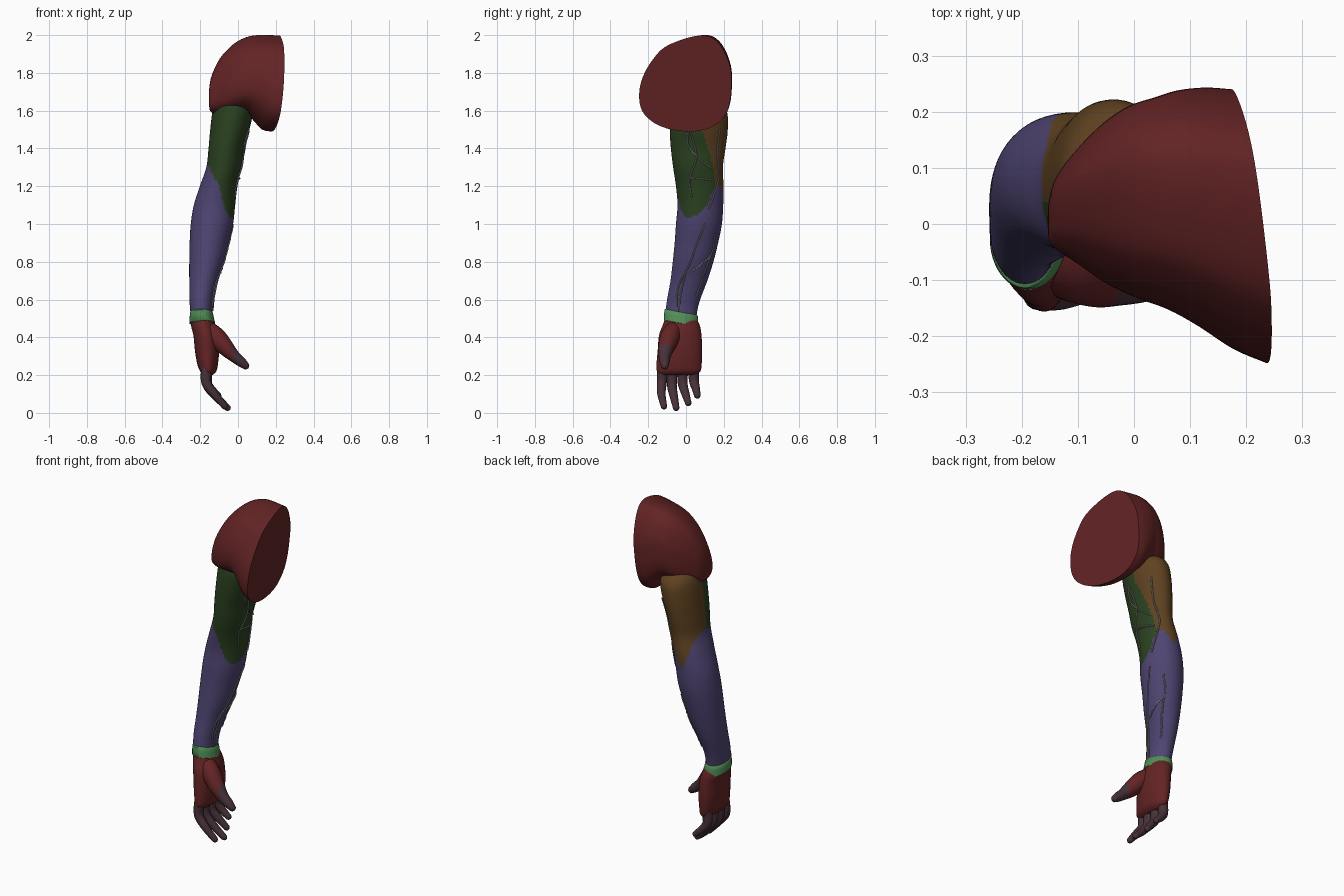
import bpy, bmesh, math
from mathutils import Vector

if "Cube" in bpy.data.objects:
    bpy.data.objects.remove(bpy.data.objects["Cube"])


def material(name, r, g, b):
    m = bpy.data.materials.new(name)
    m.diffuse_color = (r, g, b, 1)
    m.use_nodes = True
    m.node_tree.nodes["Principled BSDF"].inputs["Base Color"].default_value = m.diffuse_color
    return m


RED = material("muscle red", 0.125, 0.017, 0.018)
GREEN = material("dark green", 0.025, 0.056, 0.015)
BROWN = material("ochre brown", 0.115, 0.055, 0.015)
PURPLE = material("violet", 0.078, 0.06, 0.17)
CUFF = material("light green", 0.085, 0.27, 0.095)
FINGER = material("dusky mauve", 0.062, 0.031, 0.04)
VEIN = material("vein grey", 0.2, 0.2, 0.2)


def spline(rows, steps, closed=False):
    """Catmull-Rom samples through rows of numbers."""
    n, out = len(rows), []
    for i in range(n if closed else n - 1):
        k = [(i + d) % n if closed else min(max(i + d, 0), n - 1) for d in (-1, 0, 1, 2)]
        a, b, c, d = (rows[j] for j in k)
        for s in range(steps):
            t = s / steps
            out.append(tuple(0.5 * (2 * q + (r - p) * t + (2 * p - 5 * q + 4 * r - u) * t * t
                                    + (3 * q - p - 3 * r + u) * t ** 3)
                             for p, q, r, u in zip(a, b, c, d)))
    if not closed:
        out.append(tuple(rows[-1]))
    return out


def skin(name, rings, mats, rule=None):
    """Bridge rings of points into a capped, smooth-shaded body."""
    bm = bmesh.new()
    loops = [[bm.verts.new(p) for p in ring] for ring in rings]
    n = len(loops[0])
    for a, b in zip(loops, loops[1:]):
        for i in range(n):
            bm.faces.new((a[i], a[(i + 1) % n], b[(i + 1) % n], b[i]))
    bm.faces.new(loops[0])
    bm.faces.new(loops[-1])
    bmesh.ops.recalc_face_normals(bm, faces=bm.faces)
    if rule:
        for f in bm.faces:
            f.material_index = rule(f.calc_center_median())
    me = bpy.data.meshes.new(name)
    bm.to_mesh(me)
    bm.free()
    for m in mats:
        me.materials.append(m)
    ob = bpy.data.objects.new(name, me)
    bpy.context.collection.objects.link(ob)
    bpy.ops.object.select_all(action='DESELECT')
    ob.select_set(True)
    bpy.context.view_layer.objects.active = ob
    bpy.ops.object.shade_smooth_by_angle(angle=math.radians(50))
    return ob


def oval(z, x0, x1, y0, y1, n=72, grow=0.0, shear=0.0):
    pts = []
    for i in range(n):
        a = 2 * math.pi * i / n
        y = (y0 + y1) / 2 + ((y1 - y0) / 2 + grow) * math.sin(a)
        pts.append(Vector(((x0 + x1) / 2 + ((x1 - x0) / 2 + grow) * math.cos(a), y,
                           z - shear * (y + 0.025))))
    return pts


def tube(name, path, mats, rule=None, steps=5, n=16):
    """Tapered tube with a rounded tip; path rows are x, y, z, radius."""
    rows = spline(path, steps)
    c, r = Vector(rows[-1][:3]), rows[-1][3]
    way = (c - Vector(rows[-2][:3])).normalized()
    for deg in (25, 50, 70, 85):
        a = math.radians(deg)
        rows.append((*(c + way * r * math.sin(a)), r * math.cos(a)))
    rings = []
    for i, row in enumerate(rows):
        d = Vector(rows[min(i + 1, len(rows) - 1)][:3]) - Vector(rows[max(i - 1, 0)][:3])
        u = d.cross(Vector((0, 1, 0))).normalized()
        v = d.cross(u).normalized()
        rings.append([Vector(row[:3]) + row[3] * (u * math.cos(2 * math.pi * k / n)
                                                  + v * math.sin(2 * math.pi * k / n))
                      for k in range(n)])
    return skin(name, rings, mats, rule)


def lerp(table, v):
    for (a, p), (b, q) in zip(table, table[1:]):
        if v <= b:
            return p + (q - p) * max(0, v - a) / (b - a)
    return table[-1][1]


# Arm: height, then x range and y range of each section
ARM = spline([
    (0.47, -0.245, -0.135, -0.105, 0.055), (0.53, -0.252, -0.136, -0.108, 0.058),
    (0.6, -0.257, -0.13, -0.10, 0.075), (0.7, -0.258, -0.108, -0.082, 0.113),
    (0.8, -0.258, -0.075, -0.07, 0.145), (0.9, -0.256, -0.05, -0.06, 0.17),
    (1.0, -0.25, -0.026, -0.053, 0.19), (1.1, -0.234, -0.015, -0.045, 0.197),
    (1.2, -0.202, -0.003, -0.053, 0.199), (1.3, -0.168, 0.018, -0.068, 0.195),
    (1.4, -0.156, 0.033, -0.08, 0.209), (1.5, -0.147, 0.06, -0.086, 0.221),
    (1.6, -0.135, 0.08, -0.085, 0.215), (1.66, -0.12, 0.06, -0.075, 0.165),
    (1.72, -0.09, 0.04, -0.05, 0.11)], 9)


def section(z):
    _, x0, x1, y0, y1 = min(ARM, key=lambda s: abs(s[0] - z))
    return (x0 + x1) / 2, (x1 - x0) / 2, (y0 + y1) / 2, (y1 - y0) / 2


# Height of the forearm border around the elbow, by angle in degrees
BORDER = [(-180, 1.32), (-150, 1.31), (-90, 1.21), (-60, 1.09), (-36, 1.03), (-5, 1.05),
          (15, 1.09), (36, 1.19), (60, 1.2), (90, 1.13), (140, 1.28), (180, 1.32)]
INNER_SEAM = [(1.2, 40), (1.3, 38), (1.5, 5), (1.7, 0)]


def arm_colour(p):
    xc, hx, yc, hy = section(p.z)
    a = math.degrees(math.atan2((p.y - yc) / hy, (p.x - xc) / hx))
    if p.z < lerp(BORDER, a):
        return 2
    return 1 if a > lerp(INNER_SEAM, p.z) or a < -168 else 0


skin("arm", [oval(*s) for s in ARM], [GREEN, BROWN, PURPLE], arm_colour)

# Wrist band, tilted towards the back
skin("wrist_band", [oval(z, -0.252, x1, -0.112, 0.06, 48, g, 0.18) for z, x1, g in
                    ((0.535, -0.135, -0.004), (0.53, -0.135, 0.002), (0.505, -0.132, 0.004),
                     (0.475, -0.126, 0.005), (0.468, -0.126, -0.004))], [CUFF])

# Palm
PALM = spline([(0.5, -0.245, -0.13, -0.11, 0.055), (0.46, -0.248, -0.118, -0.125, 0.074),
               (0.41, -0.236, -0.105, -0.143, 0.082), (0.33, -0.228, -0.1, -0.15, 0.086),
               (0.26, -0.216, -0.106, -0.156, 0.083), (0.22, -0.2, -0.115, -0.153, 0.076),
               (0.2, -0.175, -0.135, -0.13, 0.05)], 5)
skin("palm", [oval(*s, n=40) for s in PALM], [RED])

# Thumb: red base, mauve tip
tube("thumb", [(-0.17, -0.06, 0.45, 0.045), (-0.115, -0.085, 0.4, 0.052),
               (-0.065, -0.105, 0.345, 0.044), (-0.02, -0.113, 0.3, 0.032),
               (0.02, -0.113, 0.267, 0.026), (0.04, -0.112, 0.25, 0.02)],
     [RED, FINGER], lambda p: int(p.x > -0.03))

# Fingers curling towards the thumb side
for name, pts in {
    "index_finger": [(-0.168, -0.128, 0.16), (-0.125, -0.13, 0.1), (-0.07, -0.117, 0.035)],
    "middle_finger": [(-0.162, -0.075, 0.15), (-0.115, -0.064, 0.085), (-0.055, -0.052, 0.027)],
    "ring_finger": [(-0.165, -0.018, 0.16), (-0.128, -0.004, 0.105), (-0.083, 0.012, 0.053)],
    "little_finger": [(-0.17, 0.042, 0.17), (-0.145, 0.052, 0.13), (-0.105, 0.06, 0.092)],
}.items():
    base = (-0.165, pts[0][1] * 0.95, 0.24, 0.03)
    tube(name, [base] + [(*p, r) for p, r in zip(pts, (0.026, 0.022, 0.017))], [FINGER])

# Shoulder: one outline of (y, z) scaled along x and tilted into the flat cut face
OUTLINE = spline([(0.09, 2.0), (0.15, 1.98), (0.2, 1.92), (0.235, 1.83), (0.24, 1.75),
                  (0.235, 1.66), (0.21, 1.58), (0.15, 1.52), (0.08, 1.495), (0, 1.49),
                  (-0.08, 1.5), (-0.16, 1.53), (-0.22, 1.58), (-0.245, 1.64), (-0.245, 1.72),
                  (-0.22, 1.8), (-0.17, 1.88), (-0.11, 1.94), (0, 1.985)], 3, True)
STATIONS = spline([(-0.154, 0.0, 0.01, 1.66, 1.67), (-0.151, -0.03, 0.045, 1.61, 1.73),
                   (-0.138, -0.045, 0.085, 1.59, 1.79), (-0.1, -0.07, 0.135, 1.58, 1.87),
                   (-0.05, -0.105, 0.18, 1.58, 1.93), (0, -0.13, 0.21, 1.59, 1.97),
                   (0.05, -0.15, 0.225, 1.59, 1.992), (0.1, -0.18, 0.238, 1.55, 2.0),
                   (0.155, -0.22, 0.243, 1.5, 2.0), (0.207, -0.245, 0.24, 1.49, 1.998)], 4)
rings = []
for x, y0, y1, z0, z1 in STATIONS:
    w = min(1, max(0, (x + 0.1) / 0.3))
    ring = []
    for y, z in OUTLINE:
        v = Vector((x, y0 + (y + 0.245) / 0.485 * (y1 - y0), z0 + (z - 1.49) / 0.51 * (z1 - z0)))
        v.x += w * (-0.15 * v.y + 0.1 * (v.z - 1.75))
        ring.append(v)
    rings.append(ring)
skin("shoulder", rings, [RED])

# Veins: (y, z) paths laid on the inner side of the arm
VEINS = [
    [(0.02, 1.5), (0.055, 1.36), (0.02, 1.24), (0.03, 1.14)],
    [(0.06, 1.35), (0.1, 1.32), (0.14, 1.29)],
    [(0.055, 1.36), (0.01, 1.42), (0.015, 1.5)],
    [(0.02, 1.245), (0.08, 1.24), (0.15, 1.23)],
    [(0.18, 1.5), (0.165, 1.38), (0.175, 1.25), (0.14, 1.13), (0.12, 1.08)],
    [(0.1, 1.0), (0.06, 0.9), (0.02, 0.79), (-0.04, 0.67), (-0.05, 0.56)],
    [(0.155, 0.95), (0.135, 0.84), (0.07, 0.78), (0.02, 0.74)],
    [(0.135, 0.84), (0.09, 0.72), (0.055, 0.62)],
    [(0.0, 0.75), (-0.03, 0.62), (-0.035, 0.54)],
]
for i, path in enumerate(VEINS):
    cu = bpy.data.curves.new("vein", 'CURVE')
    cu.dimensions, cu.bevel_depth, cu.bevel_resolution = '3D', 0.0042, 1
    sp = cu.splines.new('POLY')
    pts = spline(path, 6)
    sp.points.add(len(pts) - 1)
    for p, (y, z) in zip(sp.points, pts):
        xc, hx, yc, hy = section(z)
        k = max(-0.98, min(0.98, (y - yc) / hy))
        p.co = (xc + hx * math.sqrt(1 - k * k) + 0.003, y, z, 1)
    cu.materials.append(VEIN)
    bpy.context.collection.objects.link(bpy.data.objects.new(f"vein_{i + 1}", cu))
